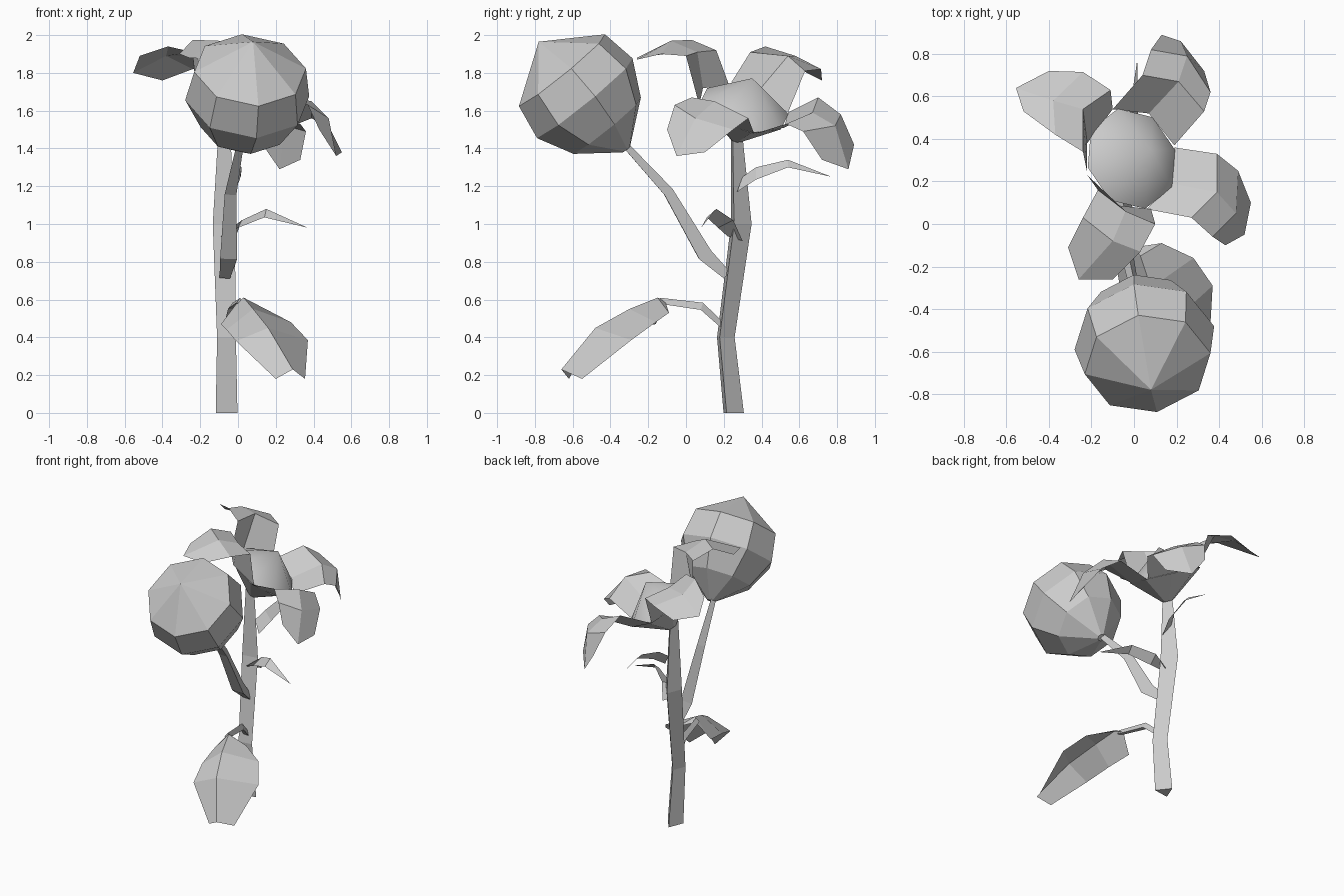
import bpy
import bmesh
from math import cos, sin, pi, radians
from mathutils import Vector

cube = bpy.data.objects.get("Cube")
if cube:
    bpy.data.objects.remove(cube, do_unlink=True)

# One plain grey for the whole plant
GREY = (0.6, 0.6, 0.6, 1.0)
grey = bpy.data.materials.new("plain_grey")
grey.use_nodes = True
grey.diffuse_color = GREY
grey.node_tree.nodes["Principled BSDF"].inputs["Base Color"].default_value = GREY


def finish(name, bm, smooth=False):
    """Turn a bmesh into a named, coloured object."""
    mesh = bpy.data.meshes.new(name)
    for face in bm.faces:
        face.smooth = smooth
    bm.to_mesh(mesh)
    bm.free()
    mesh.materials.append(grey)
    obj = bpy.data.objects.new(name, mesh)
    bpy.context.collection.objects.link(obj)
    return obj


def loft(name, path, radii, sides=3, turn=0, axis=None, smooth=False, caps=True):
    """Sweep a regular polygon along a path with a radius at each point."""
    points = [Vector(p) for p in path]
    last = len(points) - 1
    bm = bmesh.new()
    rings = []
    for i, (centre, radius) in enumerate(zip(points, radii)):
        along = points[min(i + 1, last)] - points[max(i - 1, 0)]
        along = Vector(axis).normalized() if axis else along.normalized()
        up = Vector((0, 1, 1))
        up = (up - along * up.dot(along)).normalized()
        side = along.cross(up)
        angles = [radians(turn) + 2 * pi * k / sides for k in range(sides)]
        rings.append([bm.verts.new(centre + radius * (up * cos(a) + side * sin(a)))
                      for a in angles])
    for low, high in zip(rings, rings[1:]):
        for k in range(sides):
            n = (k + 1) % sides
            bm.faces.new((low[k], low[n], high[n], high[k]))
    if caps:
        bm.faces.new(rings[0])
        bm.faces.new(rings[-1])
    bmesh.ops.remove_doubles(bm, verts=bm.verts, dist=0.0005)
    bmesh.ops.recalc_face_normals(bm, faces=bm.faces)
    return finish(name, bm, smooth)


def blade(name, *edges):
    """Thin leaf or petal spanned between lines that run from base to tip."""
    bm = bmesh.new()
    lines = [[bm.verts.new(p) for p in edge] for edge in edges]
    for a, b in zip(lines, lines[1:]):
        for k in range(len(a) - 1):
            bm.faces.new((a[k], b[k], b[k + 1], a[k + 1]))
    bmesh.ops.remove_doubles(bm, verts=bm.verts, dist=0.0005)
    bmesh.ops.recalc_face_normals(bm, faces=bm.faces)
    if sum(f.normal.z for f in bm.faces) < 0:
        bmesh.ops.reverse_faces(bm, faces=bm.faces)
    return finish(name, bm)


# Stems: three-sided tubes
loft("main_stem",
     [(-.065, .24, 0), (-.065, .2, .4), (-.08, .28, 1), (-.075, .26, 1.5)],
     [.067, .058, .068, .036], turn=8, axis=(0, 0, 1))
loft("bud_stem",
     [(-.07, .21, .725), (-.05, .09, .83), (-.04, -.1, 1.165), (.01, -.33, 1.42)],
     [.032, .052, .036, .022])
loft("leaf_stalk",
     [(-.06, .19, .46), (-.03, .08, .56), (.01, -.14, .59)],
     [.02, .025, .02])

# Closed bud: eight-sided, leaning forward
base, tip = Vector((.02, -.315, 1.395)), Vector((.08, -.78, 1.965))
loft("bud", [base.lerp(tip, t) for t in (0, .22, .475, .735, 1)],
     [.025, .235, .333, .3, 0], sides=8, turn=8, axis=tip - base)

# Flower centre: soft pointed dome above a shallow faceted cup, tilted together
tilt = Vector((.48, .23, .85))
hub = Vector((-.012, .307, 1.61))
loft("flower_cup", [(-.07, .265, 1.45), hub], [.035, .245],
     sides=8, turn=22.5, axis=tilt, caps=False)
loft("flower_dome", [hub, hub + tilt * .19], [.245, 0],
     sides=8, turn=22.5, axis=tilt, smooth=True, caps=False)

# Petals: left edge, middle line and right edge
blade("front_petal",
      [(-.22, .23, 1.73), (-.17, .16, 1.92), (-.24, .03, 1.975), (-.31, -.11, 1.9)],
      [(-.1, .09, 1.72), (-.04, .06, 1.91), (-.1, -.08, 1.97), (-.26, -.26, 1.88)],
      [(.08, .07, 1.63), (.1, 0, 1.89), (.03, -.13, 1.9), (-.1, -.26, 1.87)])
blade("right_petal",
      [(-.22, .24, 1.75), (-.24, .34, 1.91), (-.37, .42, 1.94), (-.52, .53, 1.89)],
      [(-.22, .38, 1.7), (-.24, .54, 1.89), (-.38, .58, 1.89), (-.555, .64, 1.8)],
      [(-.1, .54, 1.59), (-.11, .63, 1.81), (-.24, .715, 1.82), (-.4, .72, 1.76)])
blade("left_petal",
      [(.19, .36, 1.48), (.39, .33, 1.56), (.49, .25, 1.5), (.55, .1, 1.38)],
      [(.18, .19, 1.53), (.39, .15, 1.65), (.48, .05, 1.56), (.52, -.05, 1.36)],
      [(.06, .07, 1.63), (.27, .03, 1.67), (.37, -.06, 1.63), (.43, -.1, 1.5)])
blade("back_petal",
      [(-.1, .54, 1.59), (.04, .7, 1.67), (.08, .82, 1.58), (.13, .89, 1.42)],
      [(.07, .52, 1.51), (.21, .67, 1.59), (.25, .79, 1.52), (.22, .86, 1.29)],
      [(.19, .37, 1.48), (.33, .53, 1.53), (.36, .62, 1.49), (.33, .72, 1.34)])

# Large roof-shaped lower leaf
blade("lower_leaf",
      [(0, -.11, .59), (-.09, -.16, .47), (-.06, -.33, .44), (-.01, -.5, .38), (.2, -.62, .18)],
      [(0, -.11, .59), (.03, -.15, .61), (.08, -.3, .55), (.16, -.48, .45), (.29, -.66, .23)],
      [(0, -.11, .59), (.13, -.09, .53), (.28, -.16, .48), (.37, -.29, .385), (.355, -.55, .18)])

# Small narrow leaves on the main stem
blade("side_leaf",
      [(-.09, .22, .935), (0, .17, .98), (.14, .11, 1.035), (.37, .08, .98)],
      [(-.02, .3, .91), (.02, .25, 1.02), (.15, .16, 1.08), (.37, .08, .98)])
blade("back_leaf",
      [(-.07, .3, 1.25), (-.04, .37, 1.3), (-.02, .54, 1.34), (.015, .77, 1.25)],
      [(-.02, .27, 1.17), (.01, .37, 1.235), (.02, .54, 1.3), (.015, .77, 1.25)])
